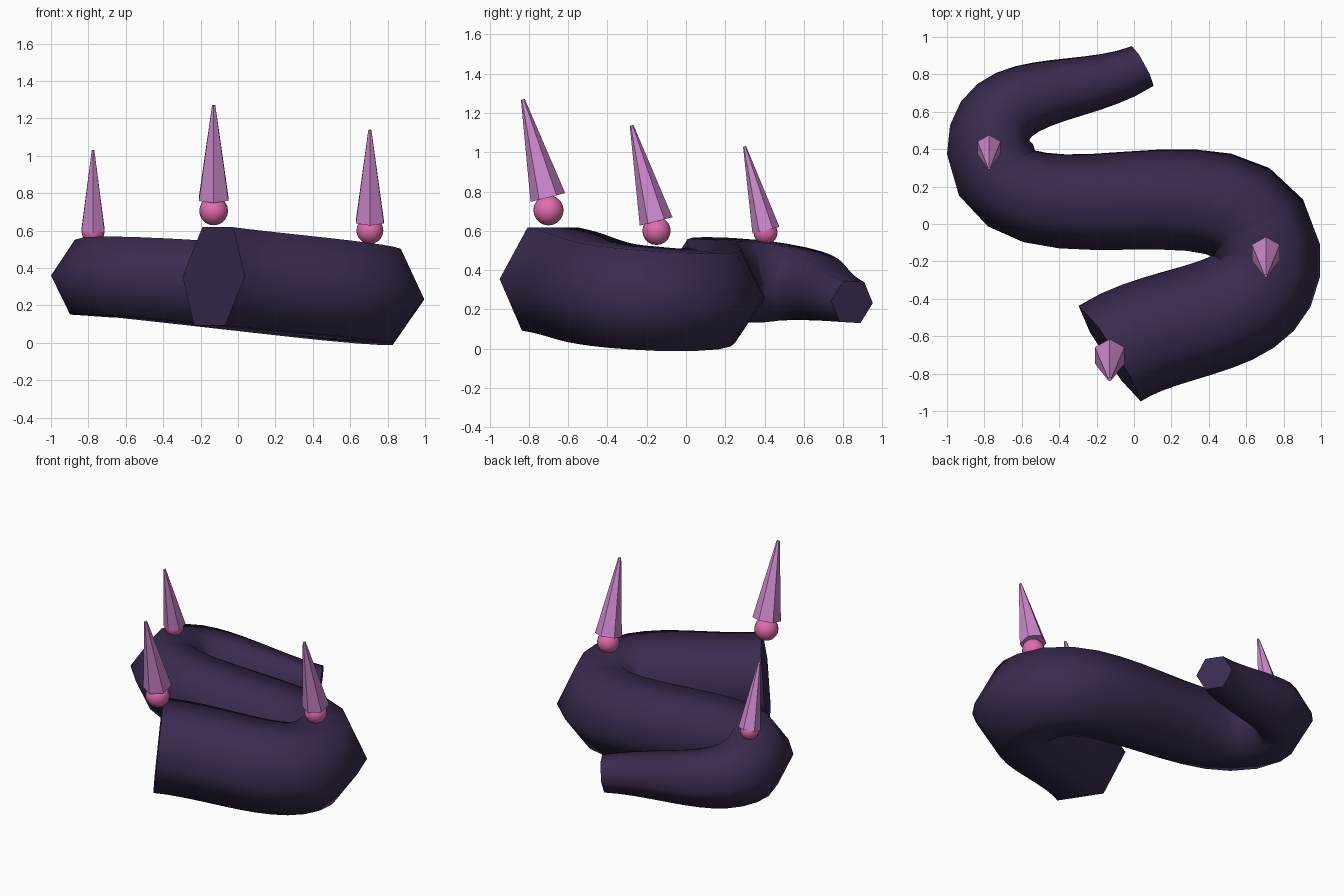
import bpy, math
from mathutils import Vector, Matrix

if "Cube" in bpy.data.objects:
    bpy.data.objects.remove(bpy.data.objects["Cube"])


def material(name, color):
    m = bpy.data.materials.new(name)
    m.diffuse_color = (*color, 1)
    m.use_nodes = True
    m.node_tree.nodes["Principled BSDF"].inputs["Base Color"].default_value = m.diffuse_color
    return m


dark = material("dark_purple", (0.042, 0.024, 0.078))
pink = material("pink", (0.76, 0.15, 0.42))
lilac = material("lilac", (0.62, 0.25, 0.62))

# Winding body: hexagonal tapered tube along an automatic bezier S
path = [((-0.13, -0.693, 0.355), 0.305), ((0.705, -0.15, 0.255), 0.293),
        ((-0.77, 0.40, 0.343), 0.232), ((0.047, 0.845, 0.238), 0.121)]
curve = bpy.data.curves.new("body", 'CURVE')
curve.dimensions = '3D'
curve.bevel_depth = 1.0
curve.bevel_resolution = 1
curve.resolution_u = 12
curve.use_fill_caps = True
spline = curve.splines.new('BEZIER')
spline.bezier_points.add(len(path) - 1)
for p, (co, r) in zip(spline.bezier_points, path):
    p.co = co
    p.radius = r
    p.handle_left_type = p.handle_right_type = 'AUTO'
body = bpy.data.objects.new("body", curve)
bpy.context.collection.objects.link(body)
curve.materials.append(dark)

# Turn the tube into a mesh
bpy.context.view_layer.objects.active = body
body.select_set(True)
bpy.ops.object.convert(target='MESH')


# Spikes: a round bead with a six-sided thorn leaning forward
def spike(i, bead, bead_r, base, base_r, length, lean=0.25):
    bpy.ops.mesh.primitive_uv_sphere_add(segments=16, ring_count=10, radius=bead_r, location=bead)
    ball = bpy.context.object
    ball.name = f"bead_{i}"
    ball.data.materials.append(pink)
    bpy.ops.object.shade_smooth()
    axis = Matrix.Rotation(lean, 3, 'X') @ Vector((0, 0, 1))
    bpy.ops.mesh.primitive_cone_add(vertices=6, radius1=base_r, radius2=base_r * 0.11, depth=length,
                                    location=Vector(base) + axis * length / 2, rotation=(lean, 0, 0))
    thorn = bpy.context.object
    thorn.name = f"thorn_{i}"
    thorn.data.materials.append(lilac)


spike(1, (-0.13, -0.70, 0.705), 0.077, (-0.13, -0.703, 0.770), 0.091, 0.515)
spike(2, (0.705, -0.15, 0.60), 0.072, (0.705, -0.152, 0.648), 0.086, 0.505)
spike(3, (-0.775, 0.405, 0.592), 0.061, (-0.775, 0.407, 0.603), 0.071, 0.440)
